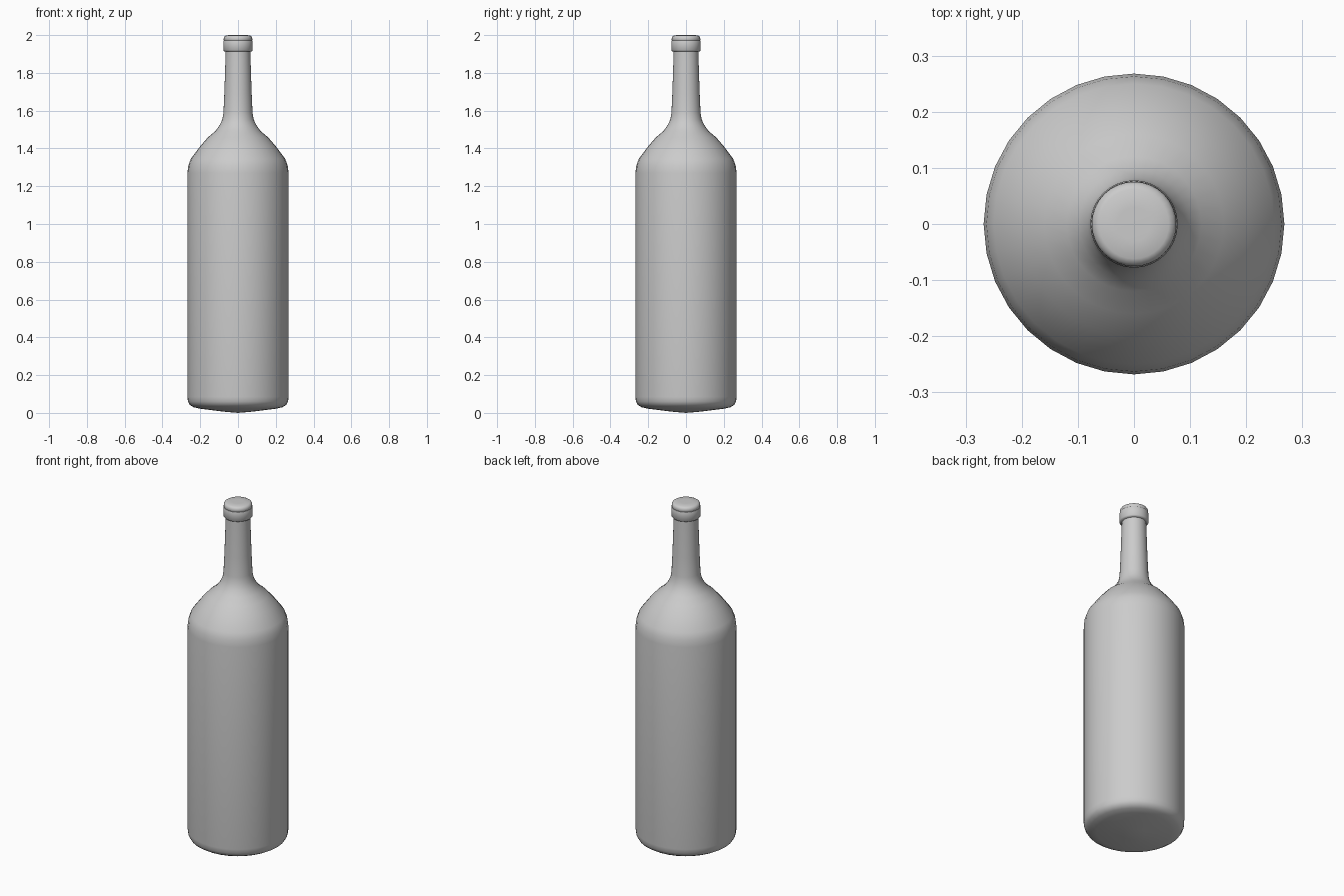
import bpy, math

if "Cube" in bpy.data.objects:
    bpy.data.objects.remove(bpy.data.objects["Cube"])

SIDES = 32


def lathe(name, profile, angle=40):
    """Revolve (radius, height) points about z; zero radius makes a pole."""
    verts, rings, faces = [], [], []
    for r, z in profile:
        n = 1 if r == 0 else SIDES
        rings.append([len(verts) + i for i in range(n)])
        for i in range(n):
            a = 2 * math.pi * i / SIDES
            verts.append((r * math.cos(a), r * math.sin(a), z))
    for lo, hi in zip(rings, rings[1:]):
        for i in range(SIDES):
            j = (i + 1) % SIDES
            if len(lo) == 1:
                faces.append((lo[0], hi[j], hi[i]))
            elif len(hi) == 1:
                faces.append((lo[i], lo[j], hi[0]))
            else:
                faces.append((lo[i], lo[j], hi[j], hi[i]))
    mesh = bpy.data.meshes.new(name)
    mesh.from_pydata(verts, [], faces)
    ob = bpy.data.objects.new(name, mesh)
    bpy.context.collection.objects.link(ob)
    bpy.ops.object.select_all(action='DESELECT')
    ob.select_set(True)
    bpy.context.view_layer.objects.active = ob
    bpy.ops.object.shade_smooth_by_angle(angle=math.radians(angle))
    return ob


# Bottle: slightly domed base, straight body, curved shoulder, tapered neck
lathe("bottle_body", [
    (0, 0.005), (0.06, 0.005), (0.12, 0.012), (0.2, 0.022), (0.235, 0.03),
    (0.255, 0.042), (0.265, 0.06), (0.268, 0.085), (0.268, 1.27),
    (0.263, 1.31), (0.25, 1.345), (0.2, 1.412), (0.16, 1.458),
    (0.12, 1.492), (0.098, 1.522), (0.083, 1.553), (0.077, 1.59),
    (0.072, 1.7), (0.065, 1.915), (0.065, 1.93)], 60)

# Collar ring around the mouth
lathe("neck_collar", [
    (0.064, 1.912), (0.073, 1.914), (0.078, 1.92), (0.078, 1.966),
    (0.076, 1.971), (0.07, 1.972)], 50)

# Rounded stopper cap closing the mouth
lathe("mouth_cap", [
    (0.07, 1.965), (0.076, 1.975), (0.075, 1.986), (0.071, 1.994),
    (0.062, 1.999), (0.03, 2.0), (0, 2.0)], 60)

# Rest the base on the ground
bpy.data.objects["bottle_body"].data.vertices[0].co.z = 0.0
